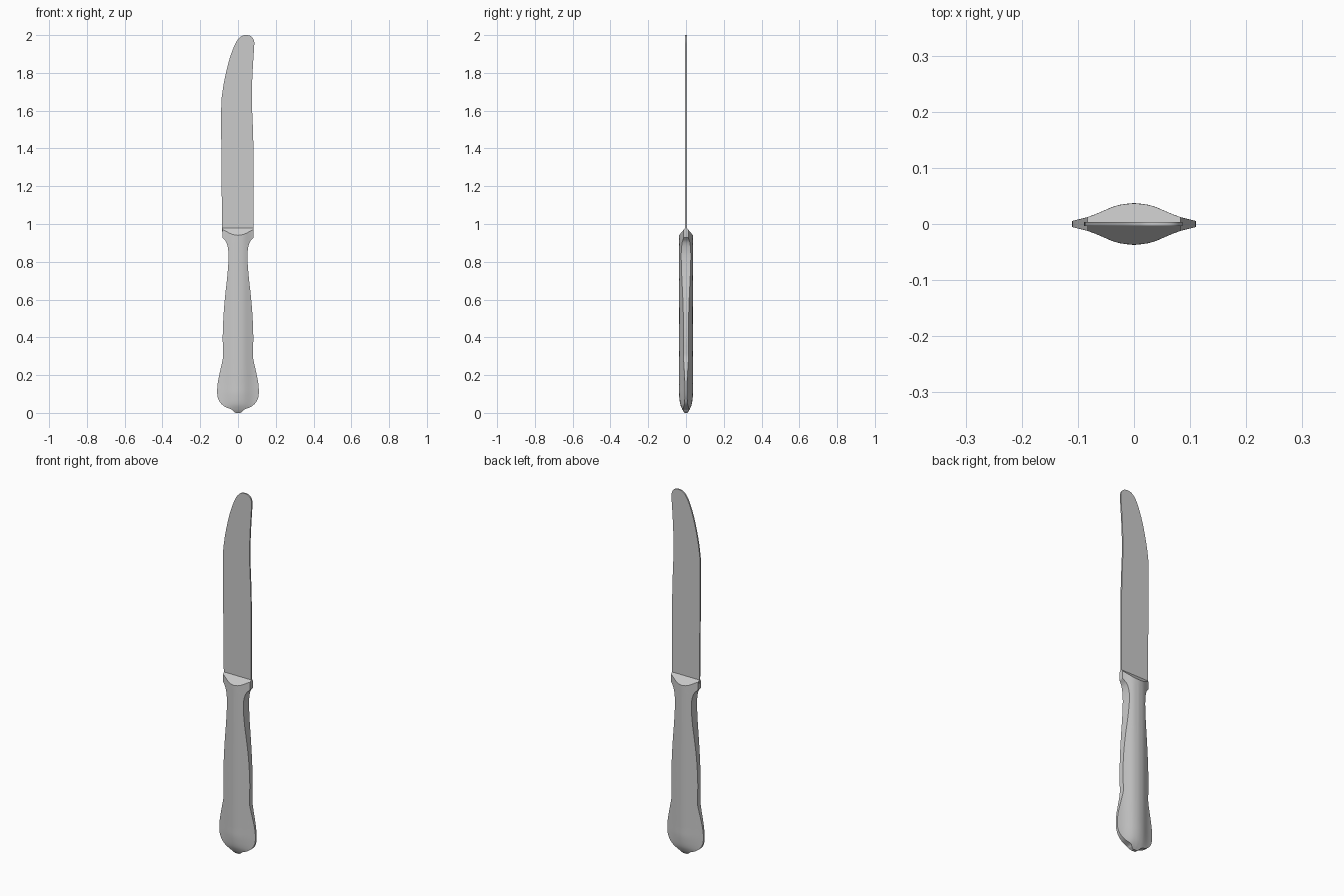
import bpy, bmesh
from mathutils import Vector

if "Cube" in bpy.data.objects:
    bpy.data.objects.remove(bpy.data.objects["Cube"])


def spline(pts, steps=5):
    """Catmull-Rom curve through 2D points."""
    p = [Vector(q) for q in pts]
    p = [2 * p[0] - p[1]] + p + [2 * p[-1] - p[-2]]
    out = []
    for a, b, c, d in zip(p, p[1:], p[2:], p[3:]):
        for i in range(steps):
            t = i / steps
            out.append(0.5 * (2 * b + (c - a) * t + (2 * a - 5 * b + 4 * c - d) * t * t
                              + (3 * b - a - 3 * c + d) * t ** 3))
    return out + [p[-2]]


def interp(curve, x):
    """Linear lookup in a curve sorted by its first coordinate."""
    for a, b in zip(curve, curve[1:]):
        if x <= b[0]:
            return a[1] + (b[1] - a[1]) * (x - a[0]) / (b[0] - a[0])
    return curve[-1][1]


def finish(bm, name):
    bmesh.ops.recalc_face_normals(bm, faces=bm.faces)
    mesh = bpy.data.meshes.new(name)
    bm.to_mesh(mesh)
    bm.free()
    ob = bpy.data.objects.new(name, mesh)
    bpy.context.collection.objects.link(ob)
    bpy.ops.object.select_all(action='DESELECT')
    ob.select_set(True)
    bpy.context.view_layer.objects.active = ob
    bpy.ops.object.shade_smooth_by_angle(angle=0.5)
    return ob


# Handle: outline (half width, height) filled with a lens-shaped section
outline = spline([(0.012, 0), (0.024, 0.008), (0.034, 0.018), (0.07, 0.033), (0.098, 0.06),
                  (0.11, 0.1), (0.107, 0.16), (0.095, 0.22), (0.08, 0.29), (0.079, 0.33),
                  (0.081, 0.4), (0.077, 0.51), (0.068, 0.62), (0.056, 0.73), (0.05, 0.82),
                  (0.053, 0.87), (0.063, 0.905), (0.082, 0.928)])
outline += [Vector((0.083, 0.935)), Vector((0.083, 1.0))]
lens = spline([(0, 0.037), (0.03, 0.033), (0.06, 0.021), (0.08, 0.013), (0.112, 0.005)])
rounding = spline([(0, 0.22), (0.02, 0.55), (0.05, 0.85), (0.1, 1), (0.15, 1)])

bm = bmesh.new()
N = 16
rings = []
for w, z in outline:
    k = interp(rounding, z)
    xs = [w * (2 * i / N - 1) for i in range(N + 1)]
    loop = [(x, -k * interp(lens, abs(x))) for x in xs]
    loop += [(x, -y) for x, y in reversed(loop)]
    rings.append([bm.verts.new((x, y, z)) for x, y in loop])
for a, b in zip(rings, rings[1:]):
    for i in range(len(a)):
        j = (i + 1) % len(a)
        bm.faces.new((a[i], a[j], b[j], b[i]))
bm.faces.new(rings[0])
bm.faces.new(rings[-1])

# Sloping shoulders where the handle meets the blade
for s in (-1, 1):
    cut = bmesh.ops.bisect_plane(bm, geom=bm.verts[:] + bm.edges[:] + bm.faces[:],
                                 plane_co=(0, s * 0.004, 0.98), plane_no=(0, s * 0.04, 0.033),
                                 clear_outer=True)
    edges = [e for e in bm.edges if e.is_boundary]
    bmesh.ops.holes_fill(bm, edges=edges, sides=0)
finish(bm, "handle")

# Blade: thin flat plate with a rounded, swept tip
left = spline([(-0.084, 0.96), (-0.087, 1.25), (-0.089, 1.6), (-0.082, 1.7), (-0.066, 1.79),
               (-0.043, 1.88), (-0.014, 1.955), (0.012, 1.99), (0.04, 2.0), (0.07, 1.993),
               (0.085, 1.968), (0.085, 1.93), (0.078, 1.82), (0.073, 1.67), (0.079, 1.5),
               (0.082, 1.35), (0.083, 0.96)])
bm = bmesh.new()
face = bm.faces.new([bm.verts.new((x, -0.004, min(z, 2.0))) for x, z in left])
ext = bmesh.ops.extrude_face_region(bm, geom=[face], use_keep_orig=True)
bmesh.ops.translate(bm, vec=(0, 0.008, 0),
                    verts=[v for v in ext["geom"] if isinstance(v, bmesh.types.BMVert)])
finish(bm, "blade")
